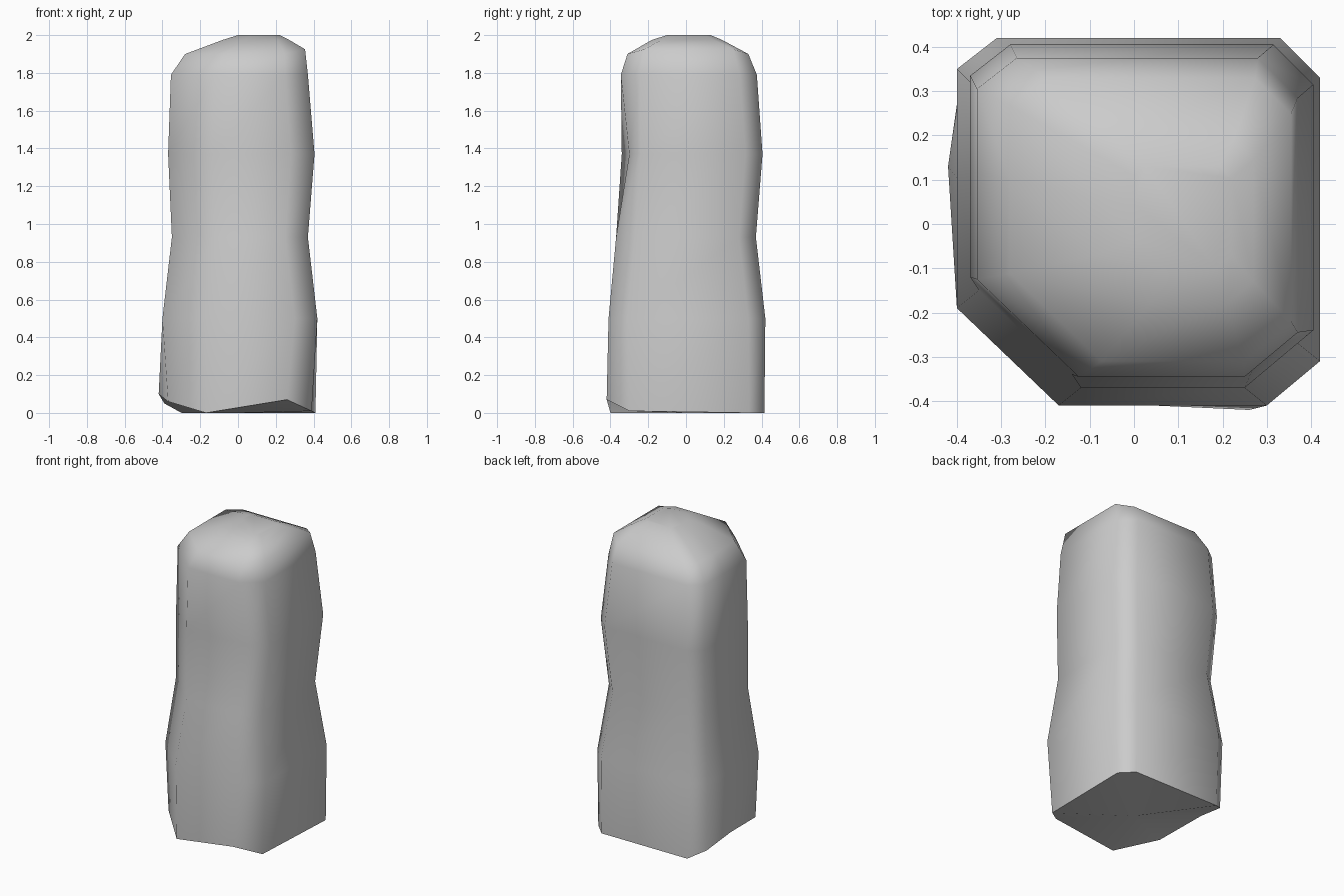
import bpy, bmesh, math

if "Cube" in bpy.data.objects:
    bpy.data.objects.remove(bpy.data.objects["Cube"])


def ring(z, left, right, front, back, k):
    """Rectangle with cut corners; the front left corner is cut most."""
    return [
        (left + 0.23 * k, front, z), (right - 0.12 * k, front, z),
        (right, front + 0.10 * k, z), (right, back - 0.09 * k, z),
        (right - 0.09 * k, back, z), (left + 0.09 * k, back, z),
        (left, back - 0.07 * k, z), (left, (front + back) / 2 + 0.1 * k, z),
        (left, front + 0.22 * k, z),
    ]


# Pillar cross-sections: z, left, right, front, back, corner cut
levels = [
    (0.00, -0.38, 0.41, -0.40, 0.415, 0.9),
    (0.50, -0.40, 0.42, -0.41, 0.42, 1.0),
    (0.93, -0.35, 0.37, -0.37, 0.37, 1.0),
    (1.37, -0.37, 0.405, -0.34, 0.405, 1.0),
    (1.79, -0.355, 0.37, -0.345, 0.375, 1.0),
    (1.90, -0.28, 0.355, -0.31, 0.33, 0.9),
    (1.975, -0.08, 0.27, -0.18, 0.19, 0.5),
    (2.00, 0.00, 0.22, -0.10, 0.13, 0.3),
]
rings = [ring(*lv) for lv in levels]

# Worn, uneven foot and a dent in the front
rings[0][0] = (-0.17, -0.40, 0)
rings[0][1] = (0.26, -0.42, 0.07)
rings[0][2] = (0.39, -0.30, 0.01)
rings[0][6] = (-0.39, 0.34, 0.05)
rings[0][7] = (-0.42, 0.13, 0.10)
rings[0][8] = (-0.37, -0.20, 0.06)
rings[3][1] = (0.28, -0.30, 1.37)
# Right shoulder sits higher than the left
for i in (2, 3):
    x, y, z = rings[5][i]
    rings[5][i] = (x, y, 1.925)

bm = bmesh.new()
loops = [[bm.verts.new(p) for p in r] for r in rings]
n = len(loops[0])
for lo, hi in zip(loops, loops[1:]):
    for i in range(n):
        j = (i + 1) % n
        bm.faces.new((lo[i], lo[j], hi[j], hi[i]))
bm.faces.new(loops[-1])
# Underside: fan to a point on the ground
centre = bm.verts.new((0, 0, 0))
for i in range(n):
    bm.faces.new((centre, loops[0][(i + 1) % n], loops[0][i]))
bmesh.ops.recalc_face_normals(bm, faces=bm.faces[:])

mesh = bpy.data.meshes.new("stone_pillar")
bm.to_mesh(mesh)
bm.free()
pillar = bpy.data.objects.new("stone_pillar", mesh)
bpy.context.collection.objects.link(pillar)
bpy.context.view_layer.objects.active = pillar
pillar.select_set(True)
bpy.ops.object.shade_smooth_by_angle(angle=math.radians(62))
